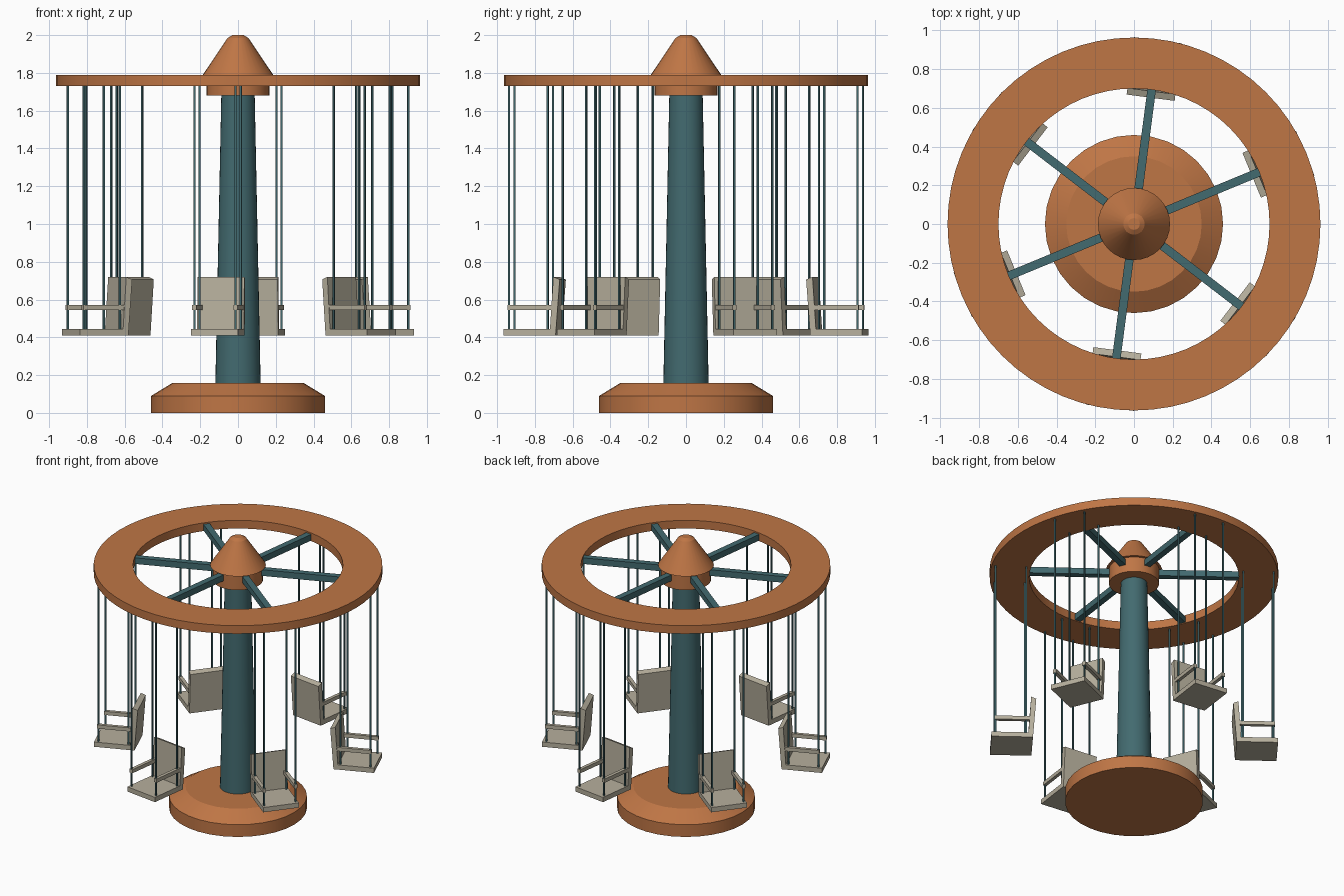
import bpy, bmesh, math
from mathutils import Matrix

if "Cube" in bpy.data.objects:
    bpy.data.objects.remove(bpy.data.objects["Cube"])


def material(name, rgb):
    m = bpy.data.materials.new(name)
    m.diffuse_color = (*rgb, 1.0)
    m.use_nodes = True
    m.node_tree.nodes["Principled BSDF"].inputs["Base Color"].default_value = m.diffuse_color
    return m


ORANGE = material("warm orange", (0.52, 0.18, 0.06))
TEAL = material("dull teal", (0.055, 0.145, 0.16))
BEIGE = material("pale beige", (0.47, 0.43, 0.335))


def finish(name, bm, mat, matrix=None):
    bmesh.ops.recalc_face_normals(bm, faces=bm.faces)
    me = bpy.data.meshes.new(name)
    bm.to_mesh(me)
    bm.free()
    me.materials.append(mat)
    ob = bpy.data.objects.new(name, me)
    if matrix:
        ob.matrix_world = matrix
    bpy.context.collection.objects.link(ob)
    return ob


def lathe(name, profile, mat, sides, closed=False):
    """Revolve (radius, z) points; open profiles get flat end caps."""
    bm = bmesh.new()
    rings = []
    for r, z in profile:
        rings.append([bm.verts.new((r * math.cos(a), r * math.sin(a), z))
                      for a in (2 * math.pi * i / sides for i in range(sides))])
    pairs = list(zip(rings, rings[1:]))
    if closed:
        pairs.append((rings[-1], rings[0]))
    else:
        bm.faces.new(rings[0])
        bm.faces.new(rings[-1])
    for lo, hi in pairs:
        for i in range(sides):
            j = (i + 1) % sides
            bm.faces.new((lo[i], lo[j], hi[j], hi[i]))
    ob = finish(name, bm, mat)
    bpy.context.view_layer.objects.active = ob
    ob.select_set(True)
    bpy.ops.object.shade_smooth_by_angle(angle=math.radians(20))
    ob.select_set(False)
    return ob


def box(name, lo, hi, mat, matrix):
    bm = bmesh.new()
    bmesh.ops.create_cube(bm, size=1)
    for v in bm.verts:
        v.co = [(a + b) / 2 + c * (b - a) for a, b, c in zip(lo, hi, v.co)]
    return finish(name, bm, mat, matrix)


def extrude(name, profile, half, mat, matrix):
    """Extrude an (x, z) outline across y."""
    bm = bmesh.new()
    face = bm.faces.new([bm.verts.new((x, -half, z)) for x, z in profile])
    res = bmesh.ops.extrude_face_region(bm, geom=[face])
    verts = [g for g in res["geom"] if isinstance(g, bmesh.types.BMVert)]
    bmesh.ops.translate(bm, verts=verts, vec=(0, 2 * half, 0))
    return finish(name, bm, mat, matrix)


# Central structure
lathe("base", [(0.46, 0), (0.46, 0.09), (0.35, 0.157)], ORANGE, 32)
lathe("pole", [(0.12, 0.15), (0.088, 1.70)], TEAL, 32)
lathe("collar", [(0.167, 1.68), (0.167, 1.795)], ORANGE, 32)
lathe("cone_cap", [(0.186, 1.79), (0.055, 1.985), (0.03, 2.0)], ORANGE, 32)
lathe("top_ring", [(0.70, 1.73), (0.963, 1.73), (0.963, 1.79), (0.70, 1.79)],
      ORANGE, 64, closed=True)

# Seat outline: flat pan with a back that leans towards the pole
SEAT = [(0.957, 0.41), (0.957, 0.445), (0.71, 0.445),
        (0.692, 0.72), (0.658, 0.706), (0.68, 0.41)]

# Six spokes, each with a hanging seat below
for k in range(6):
    m = Matrix.Rotation(math.radians(22.5 + 60 * k), 4, 'Z')
    box("spoke", (0.10, -0.022, 1.735), (0.705, 0.022, 1.78), TEAL, m)
    extrude("seat", SEAT, 0.125, BEIGE, m)
    for side in (-1, 1):
        y = 0.11 * side
        box("armrest", (0.69, y - 0.012, 0.545), (0.937, y + 0.012, 0.572), BEIGE, m)
        for r in (0.724, 0.93):
            box("hanging_rod", (r - 0.005, y - 0.005, 0.43),
                (r + 0.005, y + 0.005, 1.74), TEAL, m)
